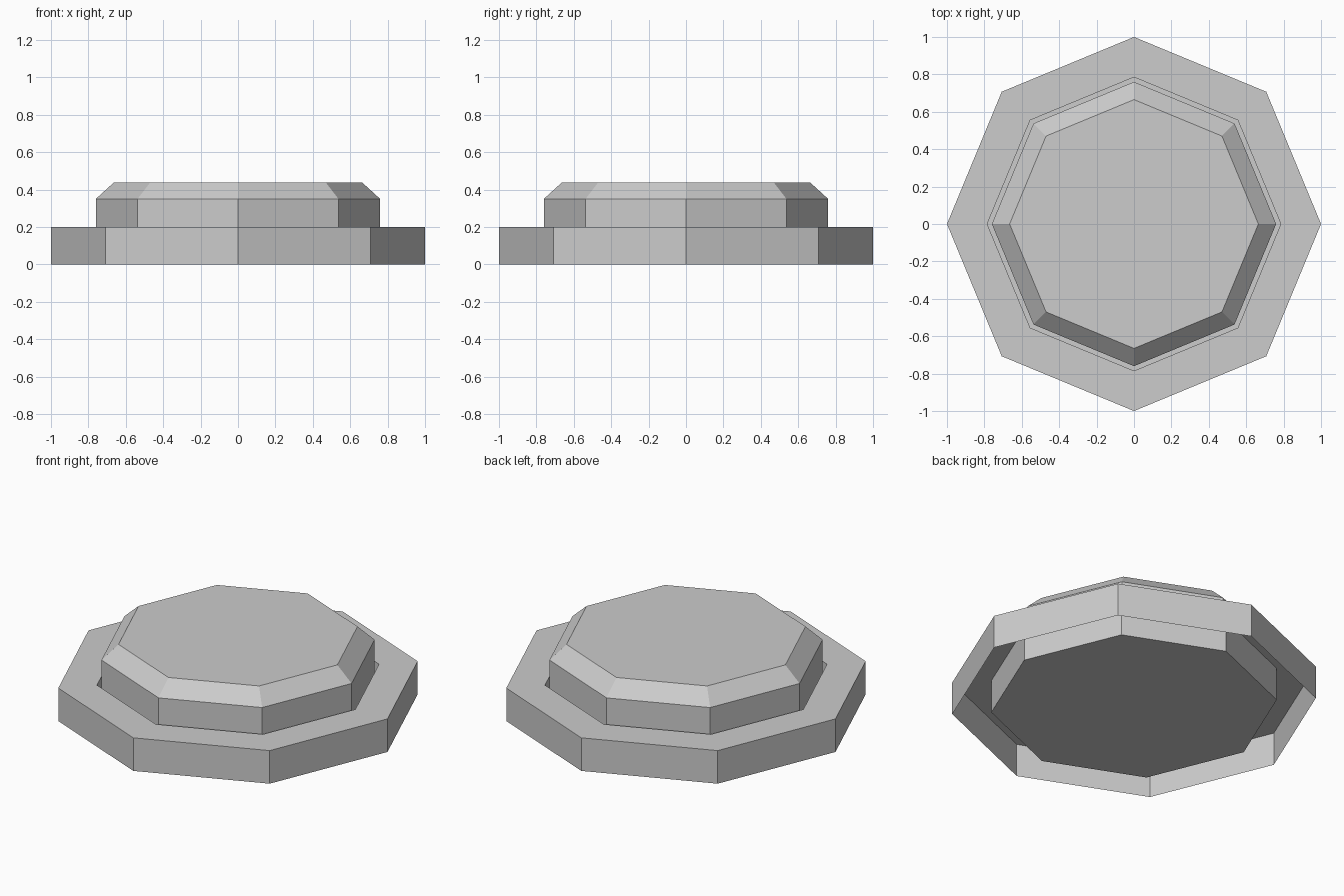
import bpy
import bmesh
from math import cos, sin, tau

cube = bpy.data.objects.get("Cube")
if cube:
    bpy.data.objects.remove(cube, do_unlink=True)

SIDES = 8

grey = bpy.data.materials.new("light_grey")
grey.use_nodes = True
colour = (0.604, 0.604, 0.604, 1)
grey.diffuse_color = colour
grey.node_tree.nodes["Principled BSDF"].inputs["Base Color"].default_value = colour


def octagon_shell(name, profile):
    """Sweep (radius, height) points round z and cap the last ring."""
    bm = bmesh.new()
    rings = [[bm.verts.new((r * cos(tau * i / SIDES), r * sin(tau * i / SIDES), z))
              for i in range(SIDES)] for r, z in profile]
    for low, high in zip(rings, rings[1:]):
        for i in range(SIDES):
            j = (i + 1) % SIDES
            bm.faces.new((low[i], low[j], high[j], high[i]))
    bm.faces.new(rings[-1])
    mesh = bpy.data.meshes.new(name)
    bm.to_mesh(mesh)
    bm.free()
    mesh.materials.append(grey)
    obj = bpy.data.objects.new(name, mesh)
    bpy.context.collection.objects.link(obj)
    return obj


# Hollow surround: outer wall, flat rim, recess wall and recess floor
octagon_shell("base_surround", [(1, 0), (1, 0.2), (0.785, 0.2), (0.785, 0)])

# Button standing in the recess, with a chamfered top edge
octagon_shell("push_button", [(0.76, 0), (0.76, 0.35), (0.665, 0.437)])
